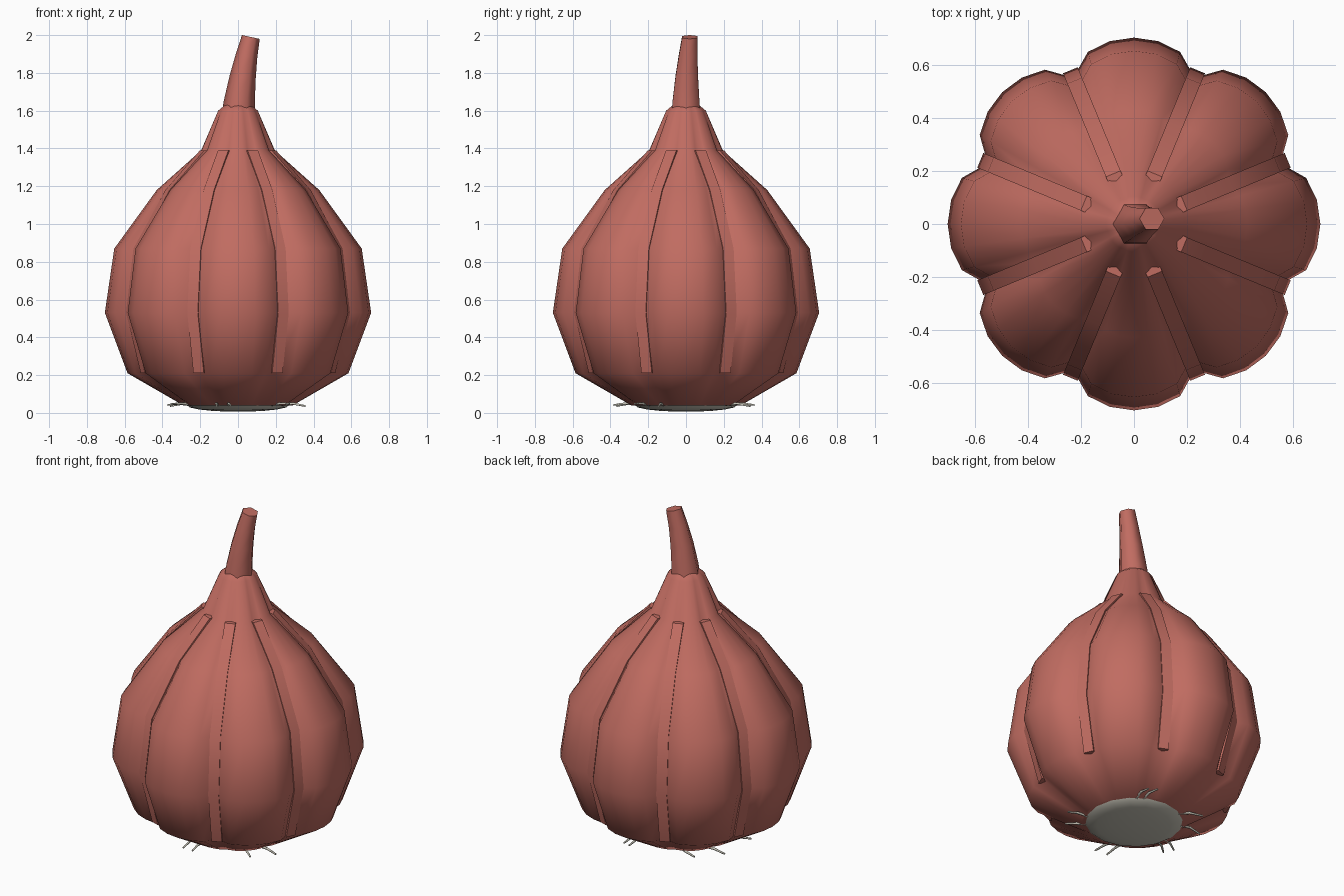
import bpy, bmesh
from math import sin, cos, pi, radians
from mathutils import Vector

if "Cube" in bpy.data.objects:
    bpy.data.objects.remove(bpy.data.objects["Cube"])


def material(name, rgb):
    m = bpy.data.materials.new(name)
    m.use_nodes = True
    m.diffuse_color = (*rgb, 1)
    bsdf = next(n for n in m.node_tree.nodes if n.type == "BSDF_PRINCIPLED")
    bsdf.inputs["Base Color"].default_value = (*rgb, 1)
    return m


SKIN = material("dusty red skin", (0.53, 0.15, 0.12))
ROOT = material("pale grey root", (0.58, 0.56, 0.48))


def loft(name, rings, mat, angle):
    """Join rings of points into a closed, capped surface."""
    bm = bmesh.new()
    loops = [[bm.verts.new(p) for p in ring] for ring in rings]
    n = len(loops[0])
    for a, b in zip(loops, loops[1:]):
        for i in range(n):
            j = (i + 1) % n
            bm.faces.new((a[i], a[j], b[j], b[i]))
    bm.faces.new(loops[0][::-1])
    bm.faces.new(loops[-1])
    bmesh.ops.recalc_face_normals(bm, faces=bm.faces)
    mesh = bpy.data.meshes.new(name)
    bm.to_mesh(mesh)
    bm.free()
    mesh.materials.append(mat)
    ob = bpy.data.objects.new(name, mesh)
    bpy.context.collection.objects.link(ob)
    bpy.ops.object.select_all(action="DESELECT")
    ob.select_set(True)
    bpy.context.view_layer.objects.active = ob
    bpy.ops.object.shade_smooth_by_angle(angle=radians(angle))
    return ob


def polar(r, a, z):
    return Vector((r * cos(a), r * sin(a), z))


# Lobed bulb: height, radius, groove depth
profile = [(0.04, 0.29, 0.05), (0.21, 0.585, 0.12), (0.53, 0.705, 0.15),
           (0.87, 0.655, 0.15), (1.18, 0.43, 0.13), (1.39, 0.195, 0.10),
           (1.6, 0.105, 0.04), (1.645, 0.05, 0.0)]
LOBES, SEGMENTS = 8, 48


def bulb_ring(z, r, depth):
    ring = []
    for i in range(SEGMENTS):
        a = 2 * pi * i / SEGMENTS
        bulge = abs(cos(a * LOBES / 2)) ** 0.5
        ring.append(polar(r * (1 - depth + depth * bulge), a, z))
    return ring


loft("bulb", [bulb_ring(*p) for p in profile], SKIN, 60)

# Raised ribs running along the grooves
for k in range(LOBES):
    a = 2 * pi * (k + 0.5) / LOBES
    side = Vector((-sin(a), cos(a), 0)) * 0.03
    rings = []
    for z, r, depth in profile[1:6]:
        inner = polar(r * (1 - depth) - 0.03, a, z)
        outer = polar(r * (1 - depth) + 0.03, a, z)
        rings.append([inner - side, outer - side, outer + side, inner + side])
    loft(f"rib_{k + 1}", rings, SKIN, 30)

# Bent six-sided stem: x, y, z, radius, tilt of the ring
stem = [(0.0, 0, 1.56, 0.09, 0), (0.007, 0, 1.65, 0.082, 0.04),
        (0.025, 0.004, 1.78, 0.069, 0.1), (0.045, 0.011, 1.89, 0.057, 0.16),
        (0.068, 0.02, 1.99, 0.047, 0.22)]
loft("stem", [[Vector((x + r * cos(i * pi / 3), y + r * sin(i * pi / 3),
                       z - tilt * r * cos(i * pi / 3))) for i in range(6)]
              for x, y, z, r, tilt in stem], SKIN, 65)

# Shallow domed root plate
plate = [(0.27 * cos(t), 0.04 - 0.034 * sin(t))
         for t in (radians(d) for d in (0, 20, 40, 60, 80))]
loft("root_plate", [[polar(r, 2 * pi * i / 16, z) for i in range(16)]
                    for r, z in plate], ROOT, 60)

# Thin rootlets: start and end direction in degrees
rootlets = [(52, 62), (61, 70), (118, 132), (149, 159), (188, 195),
            (198, 205), (245, 253), (258, 264), (313, 315), (332, 338)]
for k, (start, end) in enumerate(rootlets):
    path = [polar(0.25, radians(start), 0.042),
            polar(0.32, radians((start + end) / 2), 0.05),
            polar(0.385, radians(end), 0.036 + 0.006 * (k % 3))]
    out = (path[-1] - path[0]).normalized()
    side = out.cross(Vector((0, 0, 1))).normalized()
    up = side.cross(out)
    loft(f"rootlet_{k + 1}",
         [[p + (side * cos(i * pi / 3) + up * sin(i * pi / 3)) * w
           for i in range(6)] for p, w in zip(path, (0.008, 0.007, 0.005))],
         ROOT, 65)
